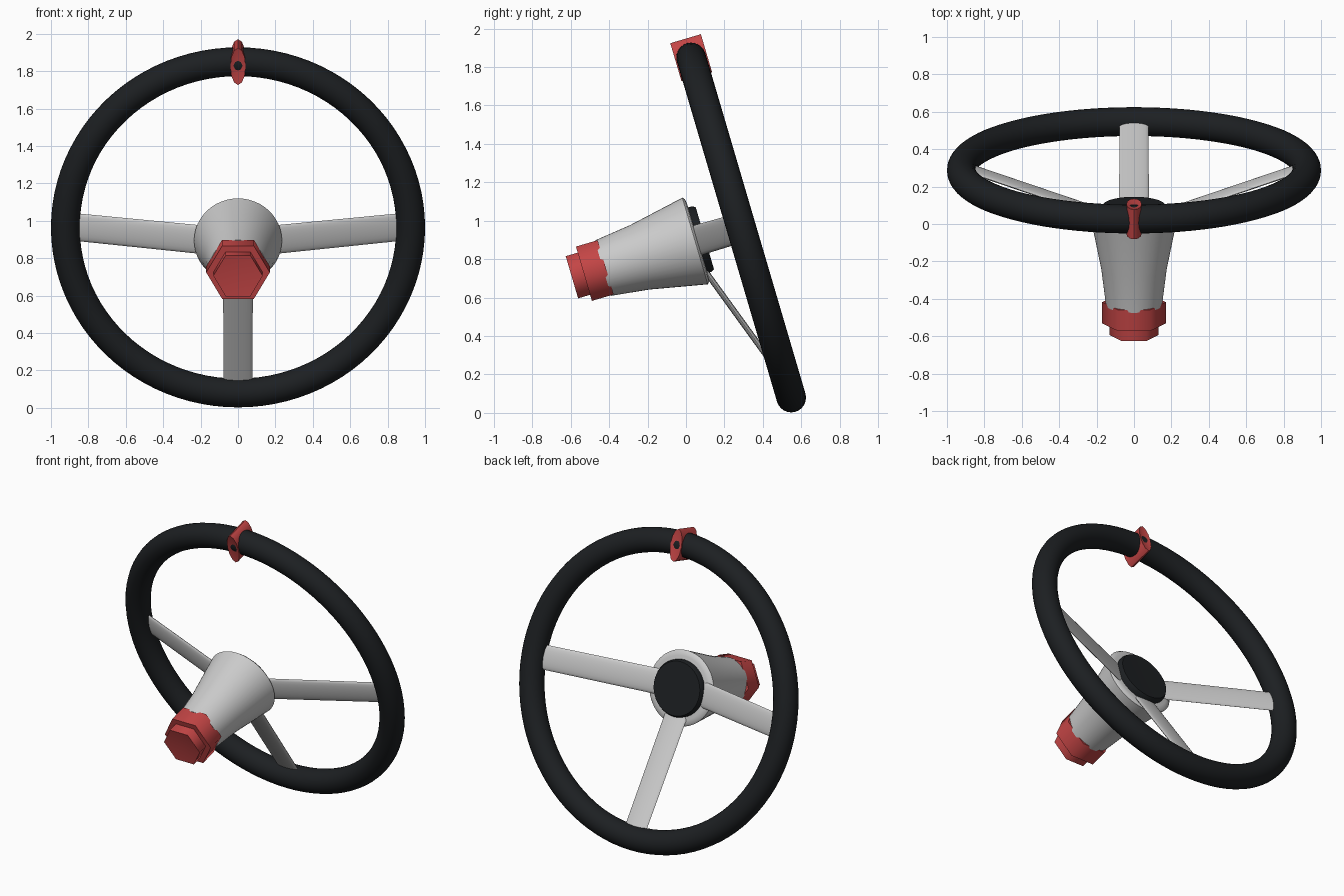
import bpy, bmesh
from math import sin, cos, pi, radians
from mathutils import Matrix

if "Cube" in bpy.data.objects:
    bpy.data.objects.remove(bpy.data.objects["Cube"])

# Wheel frame: local y is the column axis (front is -y), tilted back
TILT = Matrix.Translation((0, 0.287, 0.965)) @ Matrix.Rotation(radians(16.4), 4, 'X')


def material(name, colour):
    m = bpy.data.materials.new(name)
    m.diffuse_color = (*colour, 1)
    m.use_nodes = True
    m.node_tree.nodes["Principled BSDF"].inputs["Base Color"].default_value = m.diffuse_color
    return m


black = material("black_grip", (0.012, 0.014, 0.016))
red = material("red_trim", (0.55, 0.06, 0.06))


def finish(name, bm, mat=None, angle=40, local=Matrix()):
    bmesh.ops.recalc_face_normals(bm, faces=bm.faces)
    me = bpy.data.meshes.new(name)
    bm.to_mesh(me)
    bm.free()
    ob = bpy.data.objects.new(name, me)
    bpy.context.collection.objects.link(ob)
    ob.matrix_world = TILT @ local
    if mat:
        me.materials.append(mat)
    bpy.ops.object.select_all(action='DESELECT')
    ob.select_set(True)
    bpy.context.view_layer.objects.active = ob
    bpy.ops.object.shade_smooth_by_angle(angle=radians(angle))
    return ob


def loft(bm, rings, closed=False):
    n = len(rings[0])
    pairs = list(zip(rings, rings[1:])) + ([(rings[-1], rings[0])] if closed else [])
    for a, b in pairs:
        for i in range(n):
            j = (i + 1) % n
            bm.faces.new((a[i], a[j], b[j], b[i]))


def turned(name, profile, front, back, sides, mat=None, angle=40, sx=1, z=0):
    """Revolve (radius, y) points about y; front/back are the cap centre depths."""
    bm = bmesh.new()
    rings = [[bm.verts.new((r * sx * cos(2 * pi * i / sides), y, z + r * sin(2 * pi * i / sides)))
              for i in range(sides)] for r, y in profile]
    loft(bm, rings)
    for ring, y in ((rings[0], front), (rings[-1], back)):
        c = bm.verts.new((0, y, z))
        for i in range(sides):
            bm.faces.new((ring[i], ring[(i + 1) % sides], c))
    return finish(name, bm, mat, angle)


# Rim
bm = bmesh.new()
rings = []
for i in range(96):
    a = 2 * pi * i / 96
    rings.append([bm.verts.new(((0.923 + 0.077 * cos(b)) * cos(a), 0.077 * sin(b),
                                (0.923 + 0.077 * cos(b)) * sin(a)))
                  for b in (2 * pi * k / 24 for k in range(24))])
loft(bm, rings, closed=True)
finish("rim", bm, black)

# Tapered hub with a rounded rear lip
turned("hub", [(0.15, -0.75), (0.175, -0.55), (0.232, -0.265), (0.235, -0.25), (0.225, -0.24), (0.2, -0.235)],
       -0.75, -0.235, 48)

# Black disc on the driver side
turned("hub_disc", [(0.178, -0.25), (0.178, -0.215), (0.168, -0.197)], -0.25, -0.2, 40, black, 30)

# Stepped hexagonal coupling at the front
turned("coupling_nut", [(0.17, -0.735), (0.17, -0.853)], -0.853 + 0.118, -0.853, 6, red, 65)
turned("coupling_tip", [(0.132, -0.918), (0.132, -0.84)], -0.905, -0.84, 6, red, 65)

# Three spokes with a flat lens section
for name, turn in (("right_spoke", 0), ("left_spoke", 180), ("lower_spoke", 90)):
    bm = bmesh.new()
    rings = [[bm.verts.new((d, y + 0.016 * sin(a), w * cos(a)))
              for a in (2 * pi * k / 20 for k in range(20))]
             for d, y, w in ((0.16, -0.245, 0.08), (0.88, 0.01, 0.077))]
    loft(bm, rings)
    for r in (rings[0], rings[-1]):
        bm.faces.new(r)
    finish(name, bm, None, 60, Matrix.Rotation(radians(turn), 4, 'Y'))

# Red centre marker wrapped around the top of the rim, dished so the grip shows
turned("top_marker", [(0.103, -0.083), (0.103, 0.083)], -0.068, 0.068, 12, red, 60, sx=0.4, z=0.921)
